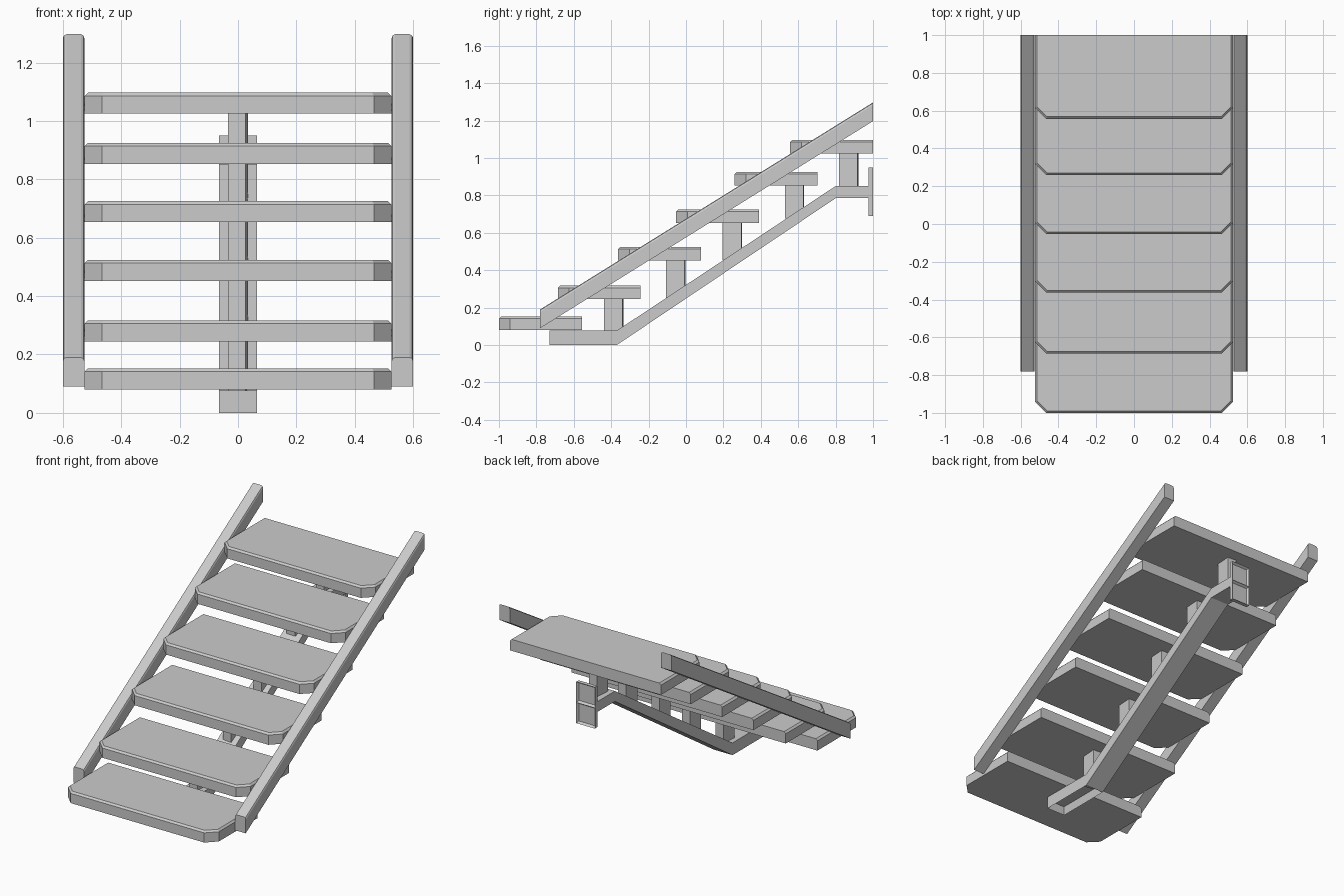
import bpy, bmesh, math
from mathutils import Matrix, Vector

cube = bpy.data.objects.get("Cube")
if cube:
    bpy.data.objects.remove(cube, do_unlink=True)

grey = bpy.data.materials.new("light grey")
grey.use_nodes = True
tone = (0.6, 0.6, 0.6, 1)
grey.diffuse_color = tone
grey.node_tree.nodes["Principled BSDF"].inputs["Base Color"].default_value = tone


def prism(points, offset):
    """Extrude a closed outline of 3D points along the offset vector."""
    bm = bmesh.new()
    face = bm.faces.new([bm.verts.new(p) for p in points])
    extruded = bmesh.ops.extrude_face_region(bm, geom=[face])["geom"]
    verts = [g for g in extruded if isinstance(g, bmesh.types.BMVert)]
    bmesh.ops.translate(bm, verts=verts, vec=offset)
    if face.is_valid and len(face.link_loops if hasattr(face, "link_loops") else face.loops) == 0:
        bm.faces.remove(face)
    bmesh.ops.recalc_face_normals(bm, faces=bm.faces)
    bm.normal_update()
    return bm


def side_prism(profile, x0, x1):
    """Extrude a (y, z) profile between two x positions."""
    return prism([(x0, y, z) for y, z in profile], (x1 - x0, 0, 0))


def box_profile(y0, y1, z0, z1):
    return [(y0, z0), (y1, z0), (y1, z1), (y0, z1)]


def finish(name, bm):
    mesh = bpy.data.meshes.new(name)
    bmesh.ops.recalc_face_normals(bm, faces=bm.faces)
    bm.to_mesh(mesh)
    bm.free()
    mesh.materials.append(grey)
    obj = bpy.data.objects.new(name, mesh)
    bpy.context.collection.objects.link(obj)
    return obj


# Treads: clipped front corners, bevelled top edge except at the back
HALF, DEPTH, THICK, CLIP = 0.525, 0.443, 0.072, 0.06
treads = [(-1, 0.08), (-0.685, 0.245), (-0.363, 0.452),
          (-0.053, 0.653), (0.26, 0.853), (0.557, 1.025)]
for i, (front, base) in enumerate(treads):
    back = front + DEPTH
    right = [(HALF - CLIP, front), (HALF, front + CLIP), (HALF, back)]
    outline = right + [(-x, y) for x, y in reversed(right)]
    bm = prism([(x, y, base) for x, y in outline], (0, 0, THICK))
    rim = [e for e in bm.edges
           if all(v.co.z > base + THICK / 2 for v in e.verts)
           and not all(v.co.y > back - 0.001 for v in e.verts)]
    bmesh.ops.bevel(bm, geom=rim, offset=0.011, segments=1, affect='EDGES')
    finish(f"tread_{i + 1}", bm)

# Side rails: sloping bars with upright ends and softened top edges
for side, sign in (("left", 1), ("right", -1)):
    profile = [(-0.78, 0.09), (1, 1.197), (1, 1.297), (-0.78, 0.19)]
    bm = side_prism(profile, sign * 0.526, sign * 0.6)
    tops = [e for e in bm.edges
            if abs(e.verts[0].co.y - e.verts[1].co.y) > 1
            and max(v.co.z for v in e.verts) > 1.25]
    bmesh.ops.bevel(bm, geom=tops, offset=0.012, segments=2, profile=0.5, affect='EDGES')
    finish(f"{side}_rail", bm)

# Central beam: flat foot, slope, flat head, with a hollow under the foot
BEAM = 0.065
lower = [(-0.73, 0), (-0.37, 0), (0.8, 0.785), (0.98, 0.785)]
upper = [(0.98, 0.85), (0.8, 0.85), (-0.37, 0.077), (-0.73, 0.077)]
bm = side_prism(lower + upper, -BEAM, BEAM)
foot = [f for f in bm.faces if all(v.co.z < 0.001 for v in f.verts)]
bmesh.ops.inset_individual(bm, faces=foot, thickness=0.014, depth=-0.05)
finish("central_beam", bm)

# Wall plate: two shallow pockets on its back
bm = side_prism(box_profile(0.975, 1, 0.69, 0.95), -BEAM, BEAM)
bmesh.ops.bisect_plane(bm, geom=bm.verts[:] + bm.edges[:] + bm.faces[:],
                       plane_co=(0, 0, 0.82), plane_no=(0, 0, 1))
bm.normal_update()
pockets = [f for f in bm.faces if all(v.co.y > 0.999 for v in f.verts)]
bmesh.ops.inset_individual(bm, faces=pockets, thickness=0.014, depth=-0.015)
finish("wall_plate", bm)

# Posts: slightly turned blocks between the beam and the upper five treads
for i, y in enumerate((-0.387, -0.055, 0.248, 0.58, 0.869)):
    t = min(max((y + 0.37) / 1.17, 0), 1)
    base, top = 0.785 * t + 0.04, treads[i + 1][1] + 0.005
    bm = side_prism(box_profile(-0.05, 0.05, base, top), -0.03, 0.03)
    turn = Matrix.Rotation(math.radians(-4), 4, 'Z')
    bm.transform(Matrix.Translation(Vector((0, y, 0))) @ turn)
    finish(f"post_{i + 1}", bm)
